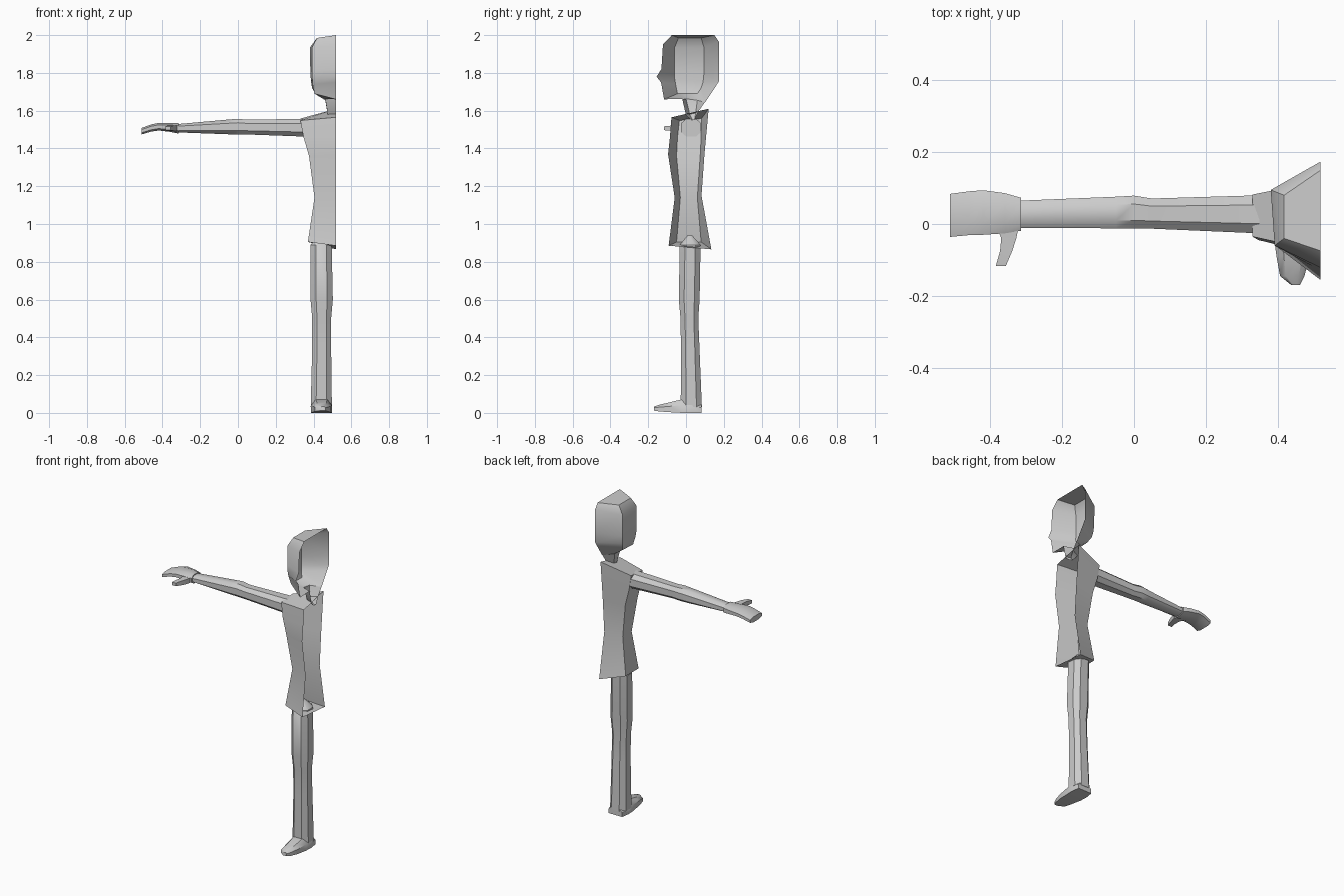
import bpy, bmesh, math

MID = 0.52  # open symmetry plane of the half figure

grey = bpy.data.materials.new("plain_grey")
grey.diffuse_color = (0.6, 0.6, 0.6, 1)


def loft(name, rings, closed=True, cap_start=True, cap_end=True, angle=40):
    """Skin a list of equal-length point rings, with optional end caps."""
    bm = bmesh.new()
    vs = [[bm.verts.new(p) for p in ring] for ring in rings]
    n = len(rings[0])
    for a, b in zip(vs, vs[1:]):
        for i in range(n if closed else n - 1):
            j = (i + 1) % n
            bm.faces.new((a[i], a[j], b[j], b[i]))
    if cap_start:
        bm.faces.new(vs[0][::-1])
    if cap_end:
        bm.faces.new(vs[-1])
    bmesh.ops.recalc_face_normals(bm, faces=bm.faces)
    me = bpy.data.meshes.new(name)
    bm.to_mesh(me)
    bm.free()
    me.materials.append(grey)
    ob = bpy.data.objects.new(name, me)
    bpy.context.collection.objects.link(ob)
    bpy.ops.object.select_all(action='DESELECT')
    ob.select_set(True)
    bpy.context.view_layer.objects.active = ob
    bpy.ops.object.shade_smooth_by_angle(angle=math.radians(angle))
    return ob


def half_ring(front, front_corner, back_corner, back):
    """Half outline: (y, z) on the mid plane, (x, y, z) at the corners."""
    return [(MID, *front), front_corner, back_corner, (MID, *back)]


def oval(c, ru, rv, axis, n=8, power=0.8):
    """Slightly squared ring; axis 'z' spans x,y and axis 'x' spans y,z."""
    pts = []
    for i in range(n):
        t = 2 * math.pi * (i + 0.5) / n
        k = math.cos(math.pi / n)
        u, v = (math.copysign(min(1, abs(f) / k) ** power, f)
                for f in (math.cos(t), math.sin(t)))
        u, v = u * ru, v * rv
        pts.append((c[0] + u, c[1] + v, c[2]) if axis == 'z'
                   else (c[0], c[1] + u, c[2] + v))
    return pts


# Head shell, crown to jaw, with the nose as a front bump
loft("head", [
    half_ring((-0.075, 2.0), (0.418, -0.04, 1.985), (0.418, 0.08, 1.985), (0.15, 2.0)),
    half_ring((-0.122, 1.95), (0.392, -0.06, 1.935), (0.381, 0.095, 1.935), (0.174, 1.965)),
    half_ring((-0.130, 1.82), (0.392, -0.06, 1.81), (0.383, 0.095, 1.80), (0.174, 1.82)),
    half_ring((-0.156, 1.78), (0.393, -0.06, 1.77), (0.387, 0.09, 1.75), (0.174, 1.755)),
    half_ring((-0.132, 1.75), (0.395, -0.055, 1.74), (0.392, 0.08, 1.72), (0.155, 1.725)),
    half_ring((-0.116, 1.66), (0.405, -0.045, 1.69), (0.41, 0.06, 1.69), (0.102, 1.645)),
    half_ring((-0.02, 1.663), (0.462, 0.0, 1.663), (0.462, 0.06, 1.655), (0.10, 1.645)),
], closed=False, cap_end=False)

# Neck, tapering into the collar
loft("neck", [
    half_ring((-0.02, 1.663), (0.462, 0.0, 1.663), (0.462, 0.06, 1.655), (0.10, 1.645)),
    half_ring((0.0, 1.575), (0.475, 0.02, 1.58), (0.475, 0.05, 1.58), (0.065, 1.595)),
    half_ring((0.035, 1.545), (0.50, 0.035, 1.55), (0.50, 0.045, 1.55), (0.045, 1.55)),
], closed=False, cap_start=False, cap_end=False)

# Torso, shoulders to hem
loft("torso", [
    half_ring((-0.077, 1.565), (0.33, -0.035, 1.548), (0.33, 0.082, 1.558), (0.12, 1.61)),
    half_ring((-0.085, 1.46), (0.347, -0.045, 1.46), (0.347, 0.080, 1.46), (0.106, 1.46)),
    half_ring((-0.095, 1.37), (0.376, -0.05, 1.36), (0.376, 0.075, 1.36), (0.097, 1.36)),
    half_ring((-0.060, 1.14), (0.405, -0.03, 1.14), (0.405, 0.060, 1.14), (0.082, 1.15)),
    half_ring((-0.092, 0.885), (0.37, -0.05, 0.905), (0.37, 0.080, 0.905), (0.134, 0.866)),
], closed=False)

# Arm, shoulder to wrist: x, y centre, z centre, y radius, z radius
loft("arm", [oval((x, y, z), ry, rz, 'x') for x, y, z, ry, rz in (
    (0.35, 0.027, 1.51, 0.053, 0.047),
    (0.05, 0.029, 1.513, 0.042, 0.039),
    (0.0, 0.033, 1.516, 0.046, 0.041),
    (-0.05, 0.032, 1.514, 0.044, 0.039),
    (-0.32, 0.027, 1.507, 0.038, 0.022))])

# Hand, wrist cuff to curled fingertips
loft("hand", [oval((x, y, z), ry, rz, 'x') for x, y, z, ry, rz in (
    (-0.315, 0.027, 1.507, 0.046, 0.028),
    (-0.36, 0.030, 1.512, 0.056, 0.024),
    (-0.42, 0.032, 1.515, 0.062, 0.020),
    (-0.46, 0.030, 1.508, 0.061, 0.019),
    (-0.512, 0.024, 1.491, 0.060, 0.017))])

# Thumb, pointing forward
loft("thumb", [[(x - w, y, z - h), (x + w, y, z - h), (x + w, y, z + h), (x - w, y, z + h)]
               for x, y, z, w, h in (
    (-0.352, 0.0, 1.508, 0.032, 0.016),
    (-0.349, -0.04, 1.506, 0.021, 0.015),
    (-0.356, -0.075, 1.507, 0.017, 0.014),
    (-0.371, -0.117, 1.507, 0.014, 0.010))], angle=60)

# Leg, hip to ankle: z, x centre, y centre, x radius, y radius
loft("leg", [oval((x, y, z), rx, ry, 'z') for z, x, y, rx, ry in (
    (0.94, 0.44, 0.02, 0.012, 0.012),
    (0.89, 0.44, 0.022, 0.056, 0.055),
    (0.60, 0.443, 0.017, 0.059, 0.055),
    (0.50, 0.443, 0.018, 0.050, 0.047),
    (0.35, 0.443, 0.022, 0.050, 0.049),
    (0.03, 0.441, 0.028, 0.056, 0.056))])

# Foot, heel to toe: y, x centre, half width, sole height, top height
loft("foot", [[(x - w, y, b), (x + w, y, b), (x + w, y, (b + t) / 2 + 0.005),
               (x + w * 0.55, y, t), (x - w * 0.55, y, t), (x - w, y, (b + t) / 2 + 0.005)]
              for y, x, w, b, t in (
    (0.082, 0.442, 0.048, 0.0, 0.045),
    (0.03, 0.442, 0.056, 0.0, 0.07),
    (-0.02, 0.442, 0.054, 0.0, 0.072),
    (-0.09, 0.443, 0.046, 0.004, 0.055),
    (-0.145, 0.441, 0.034, 0.008, 0.042),
    (-0.17, 0.450, 0.012, 0.012, 0.033))])
